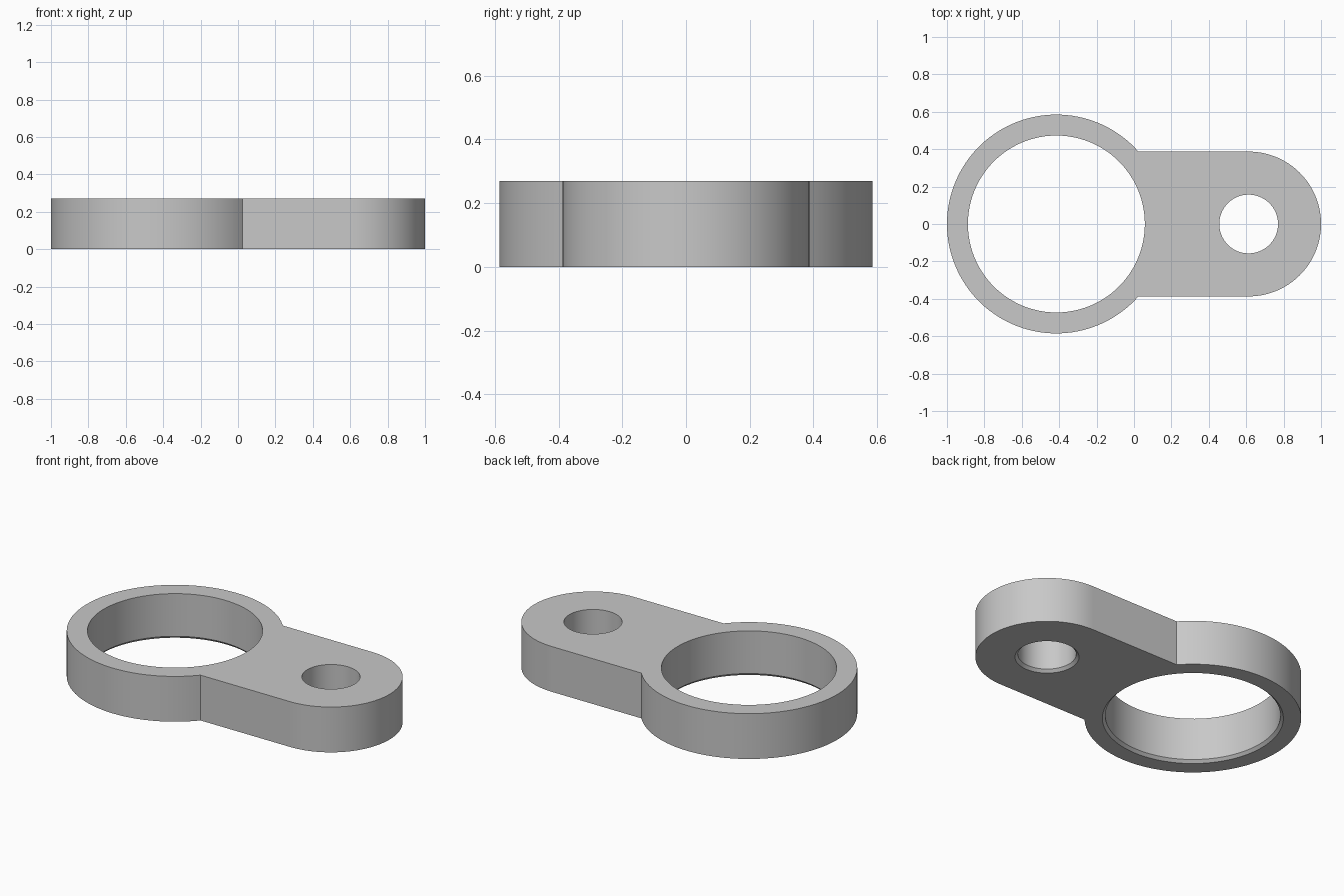
import bpy
import bmesh
from math import asin, cos, sin, pi, radians

cube = bpy.data.objects.get("Cube")
if cube:
    bpy.data.objects.remove(cube)

HEIGHT = 0.27
CHAMFER = 0.016
RING_X, RING_R, BORE_R = -0.415, 0.585, 0.473
TAB_X, TAB_R, PIN_R = 0.613, 0.387, 0.157


def arc(cx, radius, start, end, steps):
    """Points along an arc centred on the x axis, both ends included."""
    angles = [start + (end - start) * i / steps for i in range(steps + 1)]
    return [(cx + radius * cos(a), radius * sin(a)) for a in angles]


def circle(cx, radius, steps=96):
    return arc(cx, radius, 0, 2 * pi, steps)[:-1]


def add_loop(bm, points, z):
    verts = [bm.verts.new((x, y, z)) for x, y in points]
    for i, v in enumerate(verts):
        bm.edges.new((verts[i - 1], v))
    return verts


def add_wall(bm, lower, upper):
    for i in range(len(lower)):
        bm.faces.new((lower[i - 1], lower[i], upper[i], upper[i - 1]))


def loop_edges(bm, loops):
    return [bm.edges.get((loop[i - 1], loop[i]))
            for loop in loops for i in range(len(loop))]


bm = bmesh.new()

# Outer outline: large ring running into a round-ended tab
join = asin(TAB_R / RING_R)
outline = (arc(RING_X, RING_R, join, 2 * pi - join, 96)
           + arc(TAB_X, TAB_R, -pi / 2, pi / 2, 64))
bottom = [add_loop(bm, outline, 0)]
top = [add_loop(bm, outline, HEIGHT)]
add_wall(bm, bottom[0], top[0])

# Through holes, each chamfered at the bottom rim
for cx, radius in ((RING_X, BORE_R), (TAB_X, PIN_R)):
    rim = add_loop(bm, circle(cx, radius + CHAMFER), 0)
    neck = add_loop(bm, circle(cx, radius), CHAMFER)
    mouth = add_loop(bm, circle(cx, radius), HEIGHT)
    add_wall(bm, rim, neck)
    add_wall(bm, neck, mouth)
    bottom.append(rim)
    top.append(mouth)

# Flat faces around the holes
for loops, direction in ((bottom, -1), (top, 1)):
    bmesh.ops.triangle_fill(bm, edges=loop_edges(bm, loops), use_beauty=True,
                            use_dissolve=False, normal=(0, 0, direction))
bmesh.ops.recalc_face_normals(bm, faces=bm.faces)

mesh = bpy.data.meshes.new("link_plate")
bm.to_mesh(mesh)
bm.free()
plate = bpy.data.objects.new("link_plate", mesh)
bpy.context.collection.objects.link(plate)

# Plain grey material
grey = bpy.data.materials.new("plain_grey")
grey.use_nodes = True
colour = (0.58, 0.58, 0.58, 1)
grey.diffuse_color = colour
grey.node_tree.nodes["Principled BSDF"].inputs["Base Color"].default_value = colour
mesh.materials.append(grey)

# Smooth curved walls, sharp rims
bpy.ops.object.select_all(action="DESELECT")
plate.select_set(True)
bpy.context.view_layer.objects.active = plate
bpy.ops.object.shade_smooth_by_angle(angle=radians(30))
